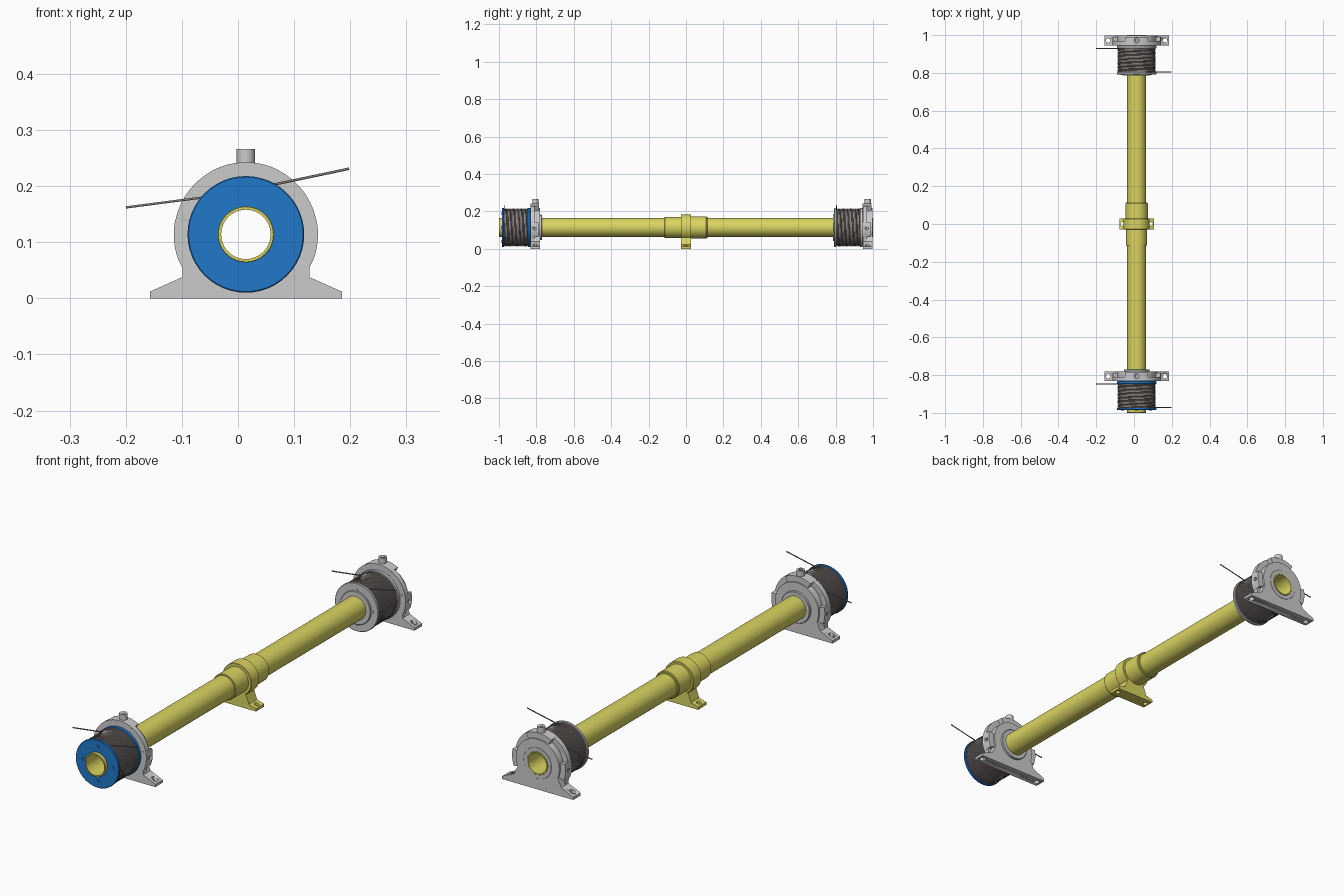
import bpy, bmesh, math
from math import sin, cos, pi, radians
from mathutils import Matrix

if "Cube" in bpy.data.objects:
    bpy.data.objects.remove(bpy.data.objects["Cube"])

CX, CZ = 0.014, 0.114      # shaft axis
PITCH = 1.777              # distance between the two drum stations


def material(name, rgb):
    m = bpy.data.materials.new(name)
    m.diffuse_color = (*rgb, 1)
    m.use_nodes = True
    m.node_tree.nodes["Principled BSDF"].inputs["Base Color"].default_value = m.diffuse_color
    return m


YELLOW = material("yellow_paint", (0.70, 0.66, 0.12))
BLUE = material("blue_paint", (0.015, 0.19, 0.60))
STEEL = material("wire_steel", (0.24, 0.21, 0.20))


def make(name, bm, mat=None, smooth=True):
    bmesh.ops.recalc_face_normals(bm, faces=bm.faces)
    me = bpy.data.meshes.new(name)
    bm.to_mesh(me)
    bm.free()
    ob = bpy.data.objects.new(name, me)
    bpy.context.collection.objects.link(ob)
    if mat:
        me.materials.append(mat)
    if smooth:
        bpy.ops.object.select_all(action='DESELECT')
        ob.select_set(True)
        bpy.context.view_layer.objects.active = ob
        bpy.ops.object.shade_smooth_by_angle(angle=radians(30))
    return ob


def lathe(name, prof, mat=None, n=48):
    """Spin a closed (radius, y) loop around the shaft axis."""
    bm = bmesh.new()
    rings = [[bm.verts.new((CX + r * cos(2 * pi * i / n), y, CZ + r * sin(2 * pi * i / n)))
              for i in range(n)] for r, y in prof]
    for a, b in zip(rings, rings[1:] + rings[:1]):
        for i in range(n):
            j = (i + 1) % n
            bm.faces.new((a[i], a[j], b[j], b[i]))
    return make(name, bm, mat)


def sleeve(name, r0, r1, y0, y1, mat=None, c=0.002):
    return lathe(name, [(r0, y0), (r1 - c, y0), (r1, y0 + c), (r1, y1 - c), (r1 - c, y1), (r0, y1)], mat)


def extrude(name, pts, y0, y1, mat=None):
    """Extrude an x-z outline along y."""
    bm = bmesh.new()
    f = bm.faces.new([bm.verts.new((x, y0, z)) for x, z in pts])
    g = bmesh.ops.extrude_face_region(bm, geom=[f])
    bmesh.ops.translate(bm, vec=(0, y1 - y0, 0), verts=[v for v in g['geom'] if isinstance(v, bmesh.types.BMVert)])
    return make(name, bm, mat)


def arc(r, a0, a1, n):
    return [(CX + r * cos(radians(a0 + (a1 - a0) * i / n)), CZ + r * sin(radians(a0 + (a1 - a0) * i / n)))
            for i in range(n + 1)]


def cylinder(name, r, depth, loc, axis='Z', mat=None, n=24):
    bm = bmesh.new()
    bmesh.ops.create_cone(bm, cap_ends=True, segments=n, radius1=r, radius2=r, depth=depth)
    rot = {'Z': Matrix(), 'Y': Matrix.Rotation(pi / 2, 4, 'X'), 'X': Matrix.Rotation(pi / 2, 4, 'Y')}[axis]
    bmesh.ops.transform(bm, matrix=Matrix.Translation(loc) @ rot, verts=bm.verts)
    return make(name, bm, mat)


def drill(ob, r, depth, loc, axis='Z', n=24):
    cut = cylinder("cutter", r, depth, loc, axis, n=n)
    m = ob.modifiers.new("hole", 'BOOLEAN')
    m.operation, m.solver, m.object = 'DIFFERENCE', 'EXACT', cut
    bpy.context.view_layer.objects.active = ob
    bpy.ops.object.modifier_apply(modifier=m.name)
    bpy.data.objects.remove(cut)


def foot(half, edge, neck, h, r, lo):
    """Outline with sloped feet below and a round head of radius r above."""
    return [(CX - half, 0), (CX + half, 0), (CX + half, edge), (CX + neck, h)] + \
        arc(r, lo, 180 - lo, 40) + [(CX - neck, h), (CX - half, edge)]


def cable(name, dy):
    """Wound rope with a straight tail leaving each side."""
    turns, steps, r = 21, 48, 0.099
    a0, a1 = radians(138), radians(62.6) - 2 * pi * (turns - 1)
    y0, y1 = -0.848 + dy, -0.972 + dy
    pts = [(-0.2, y0, 0.162)]
    n = turns * steps
    for i in range(n + 1):
        a = a0 + (a1 - a0) * i / n
        pts.append((CX + r * cos(a), y0 + (y1 - y0) * i / n, CZ + r * sin(a)))
    pts.append((0.198, y1, 0.231))
    cu = bpy.data.curves.new(name, 'CURVE')
    cu.dimensions, cu.bevel_depth, cu.bevel_resolution, cu.use_fill_caps = '3D', 0.0024, 1, True
    sp = cu.splines.new('POLY')
    sp.points.add(len(pts) - 1)
    for p, co in zip(sp.points, pts):
        p.co = (*co, 1)
    cu.materials.append(STEEL)
    bpy.context.collection.objects.link(bpy.data.objects.new(name, cu))


def station(tag, dy, flange_mat):
    # drum with two flanges
    sleeve(tag + "_drum_core", 0.048, 0.097, -0.98 + dy, -0.84 + dy, STEEL)
    sleeve(tag + "_outer_flange", 0.048, 0.104, -0.985 + dy, -0.973 + dy, flange_mat)
    sleeve(tag + "_inner_flange", 0.048, 0.104, -0.847 + dy, -0.832 + dy, flange_mat)
    cable(tag + "_cable", dy)
    for k in range(4):
        a = k * pi / 2
        cylinder(tag + "_flange_screw", 0.008, 0.004,
                 (CX + 0.074 * cos(a), -0.985 + dy, CZ + 0.074 * sin(a)), 'Y', flange_mat, 16)
    # bearing housing: thin round plate, deeper core and feet
    y0, y1 = -0.831 + dy, -0.78 + dy
    plate = extrude(tag + "_housing_plate", foot(0.171, 0.012, 0.113, 0.038, 0.128, -28), y0, y0 + 0.022)
    drill(plate, 0.049, 0.2, (CX, y0, CZ), 'Y', 48)
    body = extrude(tag + "_housing_body", foot(0.171, 0.012, 0.113, 0.038, 0.104, -22), y0 + 0.0005, y1)
    drill(body, 0.049, 0.3, (CX, y0, CZ), 'Y', 48)
    for ob in (plate, body):
        for s in (-1, 1):
            drill(ob, 0.012, 0.1, (CX + s * 0.150, (y0 + y1) / 2, 0.02))
    # rim over the top and one ear on each side
    extrude(tag + "_housing_rim", arc(0.1285, 62, 118, 16) + arc(0.1, 118, 62, 16), y0 - 0.001, y1 - 0.006)
    for s, side in ((0, "right"), (180, "left")):
        lo, hi = (-22, 12) if s == 0 else (168, 202)
        ear = extrude(f"{tag}_{side}_ear", arc(0.1285, lo, hi, 8) + arc(0.098, hi, lo, 8), y0 - 0.001, y1 - 0.008)
        drill(ear, 0.008, 0.03, (CX + 0.128 * cos(radians(s)), (y0 + y1) / 2 - 0.004, CZ - 0.008), 'X', 16)
    # lubrication plug with socket
    plug = cylinder(tag + "_plug", 0.0165, 0.036, (CX, (y0 + y1) / 2, 0.248))
    drill(plug, 0.008, 0.02, (CX, (y0 + y1) / 2, 0.266), 'Z', 6)
    # hub collar behind the housing
    sleeve(tag + "_hub_collar", 0.048, 0.068, y1 - 0.004, y1 + (0.01 if dy == 0 else 0.001))


station("front", 0, BLUE)
station("rear", PITCH, None)
sleeve("rear_drum_hub", 0.048, 0.072, 0.785, 0.80)

# hollow shaft
sleeve("shaft_tube", 0.044, 0.050, -1.0, 1.0, YELLOW, 0.001)

# centre coupling and its clamp
sleeve("coupling_sleeve", 0.048, 0.056, -0.115, 0.115, YELLOW)
sleeve("coupling_step", 0.048, 0.059, 0.0, 0.110, YELLOW)
sleeve("clamp_band", 0.05, 0.069, -0.028, 0.028, YELLOW)
stand = extrude("centre_stand", [(CX - 0.092, 0), (CX + 0.092, 0), (CX + 0.092, 0.012), (CX + 0.058, 0.022),
                                 (CX + 0.044, 0.06), (CX - 0.044, 0.06), (CX - 0.058, 0.022), (CX - 0.092, 0.012)],
                -0.028, 0.028, YELLOW)
drill(stand, 0.049, 0.3, (CX, 0, CZ), 'Y', 48)
for s in (-1, 1):
    drill(stand, 0.010, 0.1, (CX + s * 0.076, 0, 0.02))
